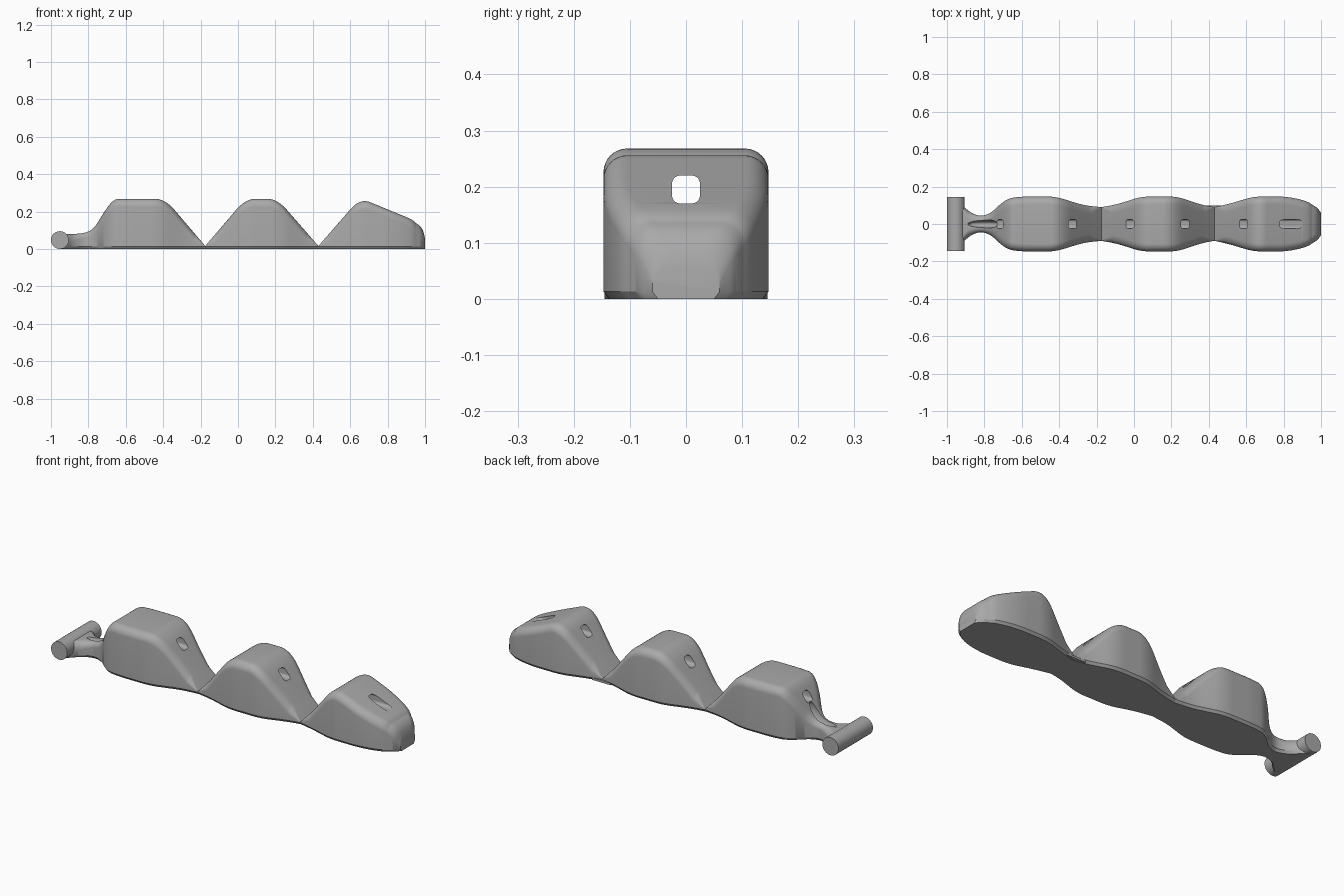
import bpy, bmesh, math
from mathutils import Matrix

cube = bpy.data.objects.get("Cube")
if cube:
    bpy.data.objects.remove(cube, do_unlink=True)

grey = bpy.data.materials.new("plain grey")
grey.use_nodes = True
COLOUR = (0.4, 0.4, 0.4, 1)
grey.diffuse_color = COLOUR
grey.node_tree.nodes["Principled BSDF"].inputs["Base Color"].default_value = COLOUR

LIP = 0.013    # height of the chamfered bottom edge


def make_object(name, bm):
    bmesh.ops.recalc_face_normals(bm, faces=bm.faces)
    mesh = bpy.data.meshes.new(name)
    bm.to_mesh(mesh)
    bm.free()
    mesh.materials.append(grey)
    obj = bpy.data.objects.new(name, mesh)
    bpy.context.collection.objects.link(obj)
    return obj


def select(obj):
    bpy.ops.object.select_all(action='DESELECT')
    obj.select_set(True)
    bpy.context.view_layer.objects.active = obj


def linear(points, x):
    for (x0, v0), (x1, v1) in zip(points, points[1:]):
        if x <= x1:
            return v0 + (v1 - v0) * (x - x0) / (x1 - x0)
    return points[-1][1]


def rounded(points, x, window):
    # Running average rounds the corners but keeps both ends exact
    r = max(0, min(window, x - points[0][0], points[-1][0] - x))
    return sum(linear(points, x + r * k / 8) for k in range(-8, 9)) / 17


def skin(bm, rings):
    for a, b in zip(rings, rings[1:]):
        for i in range(len(a)):
            j = (i + 1) % len(a)
            bm.faces.new((a[i], a[j], b[j], b[i]))
    bm.faces.new(rings[0])
    bm.faces.new(rings[-1][::-1])


def section(w, h):
    # Flat chamfered base, upright walls and rounded shoulders
    r = min(0.042, (h - LIP) * 0.6, w * 0.6)
    half = [(w - 0.01, 0), (w, LIP)]
    for k in range(9):
        a = math.pi / 2 * k / 8
        half.append((w - r + r * math.cos(a), h - r + r * math.sin(a)))
    return half + [(-y, z) for y, z in reversed(half)]


def segment(name, heights, widths, steps=90):
    bm = bmesh.new()
    x0, x1 = heights[0][0], heights[-1][0]
    rings = []
    for i in range(steps + 1):
        # Sections are closer together at the ends
        t = i / steps
        t = 0.4 * t + 0.6 * (0.5 - 0.5 * math.cos(math.pi * t))
        x = x0 + (x1 - x0) * t
        ring = section(rounded(widths, x, 0.045), rounded(heights, x, 0.05))
        rings.append([bm.verts.new((x, y, z)) for y, z in ring])
    skin(bm, rings)
    return make_object(name, bm)


def cut(obj, cutter):
    mod = obj.modifiers.new("cut", 'BOOLEAN')
    mod.operation = 'DIFFERENCE'
    mod.solver = 'EXACT'
    mod.object = cutter
    select(obj)
    bpy.ops.object.modifier_apply(modifier=mod.name)


# Three finger segments meeting at thin hinges
base = segment(
    "base_segment",
    [(-0.95, 0.08), (-0.85, 0.08), (-0.79, 0.09), (-0.745, 0.125), (-0.72, 0.19),
     (-0.69, 0.268), (-0.39, 0.268), (-0.175, 0.016)],
    [(-0.95, 0.14), (-0.9, 0.08), (-0.86, 0.045), (-0.78, 0.042), (-0.74, 0.08),
     (-0.69, 0.135), (-0.6, 0.147), (-0.42, 0.147), (-0.27, 0.1), (-0.175, 0.09)], 140)
middle = segment(
    "middle_segment",
    [(-0.175, 0.016), (0.04, 0.268), (0.21, 0.268), (0.43, 0.016)],
    [(-0.175, 0.09), (-0.09, 0.105), (0.04, 0.147), (0.23, 0.147), (0.37, 0.1), (0.43, 0.09)])
tip = segment(
    "tip_segment",
    [(0.43, 0.016), (0.653, 0.272), (0.95, 0.15), (0.98, 0.125), (0.995, 0.085), (1, 0.05)],
    [(0.43, 0.09), (0.5, 0.105), (0.64, 0.147), (0.81, 0.147), (0.91, 0.128),
     (0.97, 0.1), (1, 0.06)])

# Tunnel cutter: rounded square running through all segments
bm = bmesh.new()
rings = []
for x in (-1.2, 1.2):
    ring = []
    for k in range(24):
        a = math.tau * (k + 0.5) / 24
        c, s = math.cos(a), math.sin(a)
        y = math.copysign(0.01, c) + 0.015 * c
        z = math.copysign(0.01, s) + 0.015 * s
        ring.append(bm.verts.new((x, y, 0.195 + z)))
    rings.append(ring)
skin(bm, rings)
tunnel = make_object("tunnel_cutter", bm)

# Groove cutter: slim ellipsoid sunk into the neck
bm = bmesh.new()
bmesh.ops.create_uvsphere(bm, u_segments=32, v_segments=16, radius=1,
                          matrix=Matrix.Translation((-0.795, 0, 0.115))
                          @ Matrix.Rotation(-0.35, 4, 'Y')
                          @ Matrix.Diagonal((0.1, 0.022, 0.05, 1)))
groove = make_object("groove_cutter", bm)

for part in (base, middle, tip):
    cut(part, tunnel)
cut(base, groove)
for cutter in (tunnel, groove):
    bpy.data.objects.remove(cutter, do_unlink=True)

# Cross bar at the end of the neck
bm = bmesh.new()
bmesh.ops.create_cone(bm, cap_ends=True, segments=48, radius1=0.0475, radius2=0.0475, depth=0.29,
                      matrix=Matrix.Translation((-0.9525, 0, 0.0475))
                      @ Matrix.Rotation(math.pi / 2, 4, 'X'))
bar = make_object("cross_bar", bm)

# Thin strap under the outer hinge
bm = bmesh.new()
bmesh.ops.create_cube(bm, size=1, matrix=Matrix.Translation((0.43, 0.045, 0.0065))
                      @ Matrix.Diagonal((0.11, 0.11, 0.011, 1)))
strap = make_object("hinge_strap", bm)

for part in (base, middle, tip, bar):
    select(part)
    bpy.ops.object.shade_smooth_by_angle(angle=math.radians(30))
